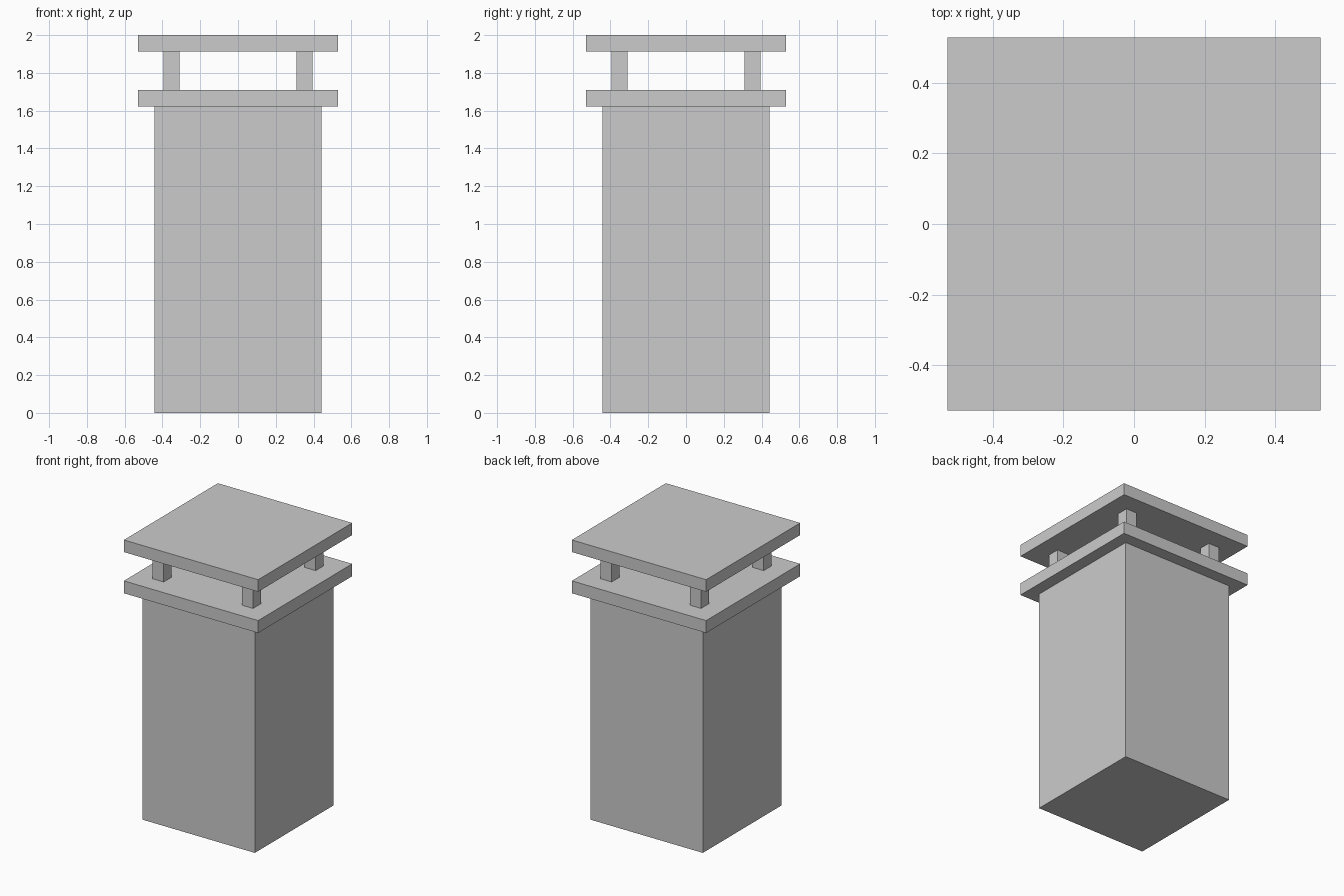
import bpy

if "Cube" in bpy.data.objects:
    bpy.data.objects.remove(bpy.data.objects["Cube"])


def box(name, x, y, z0, z1, width):
    """Square box centred at x, y, spanning z0 to z1."""
    bpy.ops.mesh.primitive_cube_add(size=1, location=(x, y, (z0 + z1) / 2))
    ob = bpy.context.object
    ob.name = name
    ob.scale = (width, width, z1 - z0)
    bpy.ops.object.transform_apply(location=False, rotation=False, scale=True)
    return ob


# Chimney stack and its rim slab
box("stack", 0, 0, 0, 1.621, 0.884)
box("rim_slab", 0, 0, 1.621, 1.709, 1.057)

# Four corner posts carrying the cover
for side_y, y in (("front", -0.352), ("back", 0.352)):
    for side_x, x in (("left", -0.352), ("right", 0.352)):
        box(f"{side_y}_{side_x}_post", x, y, 1.709, 1.914, 0.087)

# Flat cover slab
box("cover_slab", 0, 0, 1.914, 2.0, 1.057)
